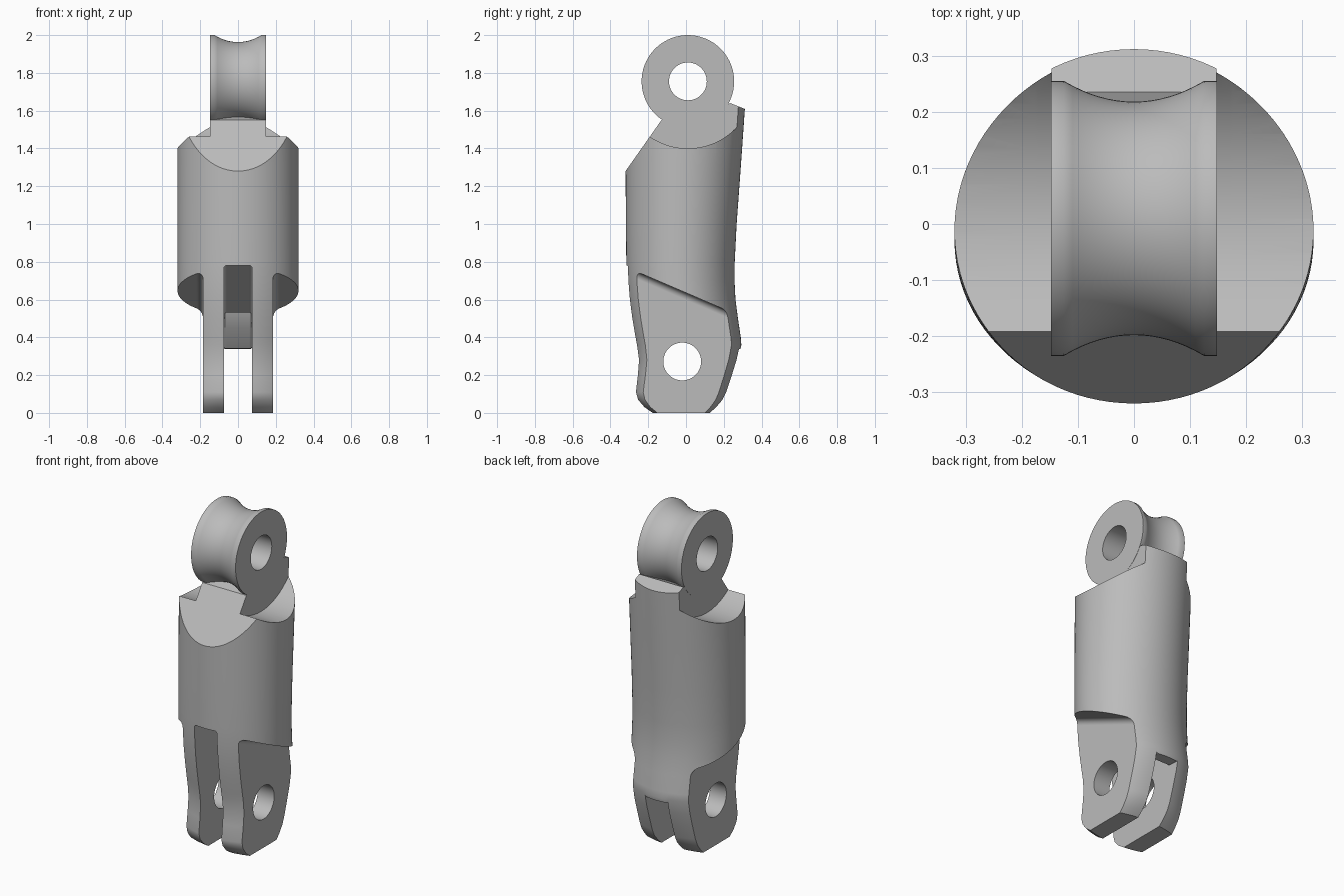
import bpy, bmesh, math

if "Cube" in bpy.data.objects:
    bpy.data.objects.remove(bpy.data.objects["Cube"])

metal = bpy.data.materials.new("grey_metal")
metal.diffuse_color = (0.5, 0.5, 0.5, 1)
metal.use_nodes = True
metal.node_tree.nodes["Principled BSDF"].inputs["Base Color"].default_value = metal.diffuse_color


def finish(name, bm):
    bmesh.ops.recalc_face_normals(bm, faces=bm.faces[:])
    me = bpy.data.meshes.new(name)
    bm.to_mesh(me)
    bm.free()
    me.materials.append(metal)
    ob = bpy.data.objects.new(name, me)
    bpy.context.collection.objects.link(ob)
    return ob


def loft(name, rings, cap):
    """Skin equal-length rings of points, capped at the ends or closed in a loop."""
    bm = bmesh.new()
    vs = [[bm.verts.new(p) for p in ring] for ring in rings]
    n = len(vs[0])
    pairs = list(zip(vs, vs[1:])) + ([] if cap else [(vs[-1], vs[0])])
    for a, b in pairs:
        for i in range(n):
            j = (i + 1) % n
            bm.faces.new((a[i], a[j], b[j], b[i]))
    if cap:
        bm.faces.new(vs[0])
        bm.faces.new(vs[-1])
    return finish(name, bm)


def prism(name, poly, x0, x1, fillet=0):
    """Extrude a (y, z) outline along x, optionally rounding its cap rims."""
    bm = bmesh.new()
    a, b = ([bm.verts.new((x, y, z)) for y, z in poly] for x in (x0, x1))
    bm.faces.new(a)
    bm.faces.new(b)
    for i in range(len(poly)):
        j = (i + 1) % len(poly)
        bm.faces.new((a[i], a[j], b[j], b[i]))
    if fillet:
        rims = [e for e in bm.edges if abs(e.verts[0].co.x - e.verts[1].co.x) < 1e-6]
        bmesh.ops.bevel(bm, geom=rims, offset=fillet, segments=5, profile=0.5,
                        affect='EDGES', clamp_overlap=True)
    return finish(name, bm)


def circle(cy, cz, r, n=72):
    return [(cy + r * math.cos(math.tau * i / n), cz + r * math.sin(math.tau * i / n))
            for i in range(n)]


def combine(target, tool, operation='DIFFERENCE'):
    mod = target.modifiers.new("combine", 'BOOLEAN')
    mod.operation, mod.solver, mod.object = operation, 'EXACT', tool
    bpy.context.view_layer.objects.active = target
    bpy.ops.object.modifier_apply(modifier=mod.name)
    bpy.data.objects.remove(tool)


# Rounded body: height, front y, back y
rows = [(0, -.18, .13), (.03, -.225, .165), (.07, -.26, .2), (.11, -.272, .22),
        (.2, -.262, .25), (.28, -.256, .275), (.36, -.267, .293), (.4, -.275, .29),
        (.5, -.292, .275), (.6, -.305, .262), (.7, -.313, .257), (.8, -.316, .258),
        (1, -.318, .268), (1.3, -.32, .29), (1.7, -.32, .318)]
rings = []
for z, yf, yb in rows:
    rings.append([(.32 * math.cos(math.tau * i / 96),
                   (yf + yb) / 2 + (yb - yf) / 2 * math.sin(math.tau * i / 96), z)
                  for i in range(96)])
body = loft("link_body", rings, True)

# Sloped front shoulder and raised back lip
top = [(-.5, 1.024), (-.13, 1.55), (-.05, 1.575), (.12, 1.59), (.235, 1.64),
       (.31, 1.61), (.5, 1.53), (.5, 2), (-.5, 2)]
combine(body, prism("top_cutter", top, -.6, .6))

# Saddles beside the neck, and flat cheeks on the fork
cheek = [(-.6, .893), (.6, .378), (.6, -.2), (-.6, -.2)]
for s in (-1, 1):
    combine(body, prism("saddle_cutter", circle(.01, 1.755, .355), s * .147, s * .7, .03))
    combine(body, prism("cheek_cutter", cheek, s * .185, s * .7, .035))

# Fork slot with a stepped ceiling
slot = [(-.5, .78), (-.25, .78), (.1, .53), (.13, .45), (.22, .34), (.5, .33),
        (.5, -.2), (-.5, -.2)]
combine(body, prism("slot_cutter", slot, -.075, .075, .015))

# Pin hole through the fork
combine(body, prism("pin_cutter", circle(-.02, .272, .1), -.5, .5))

# Grooved knuckle with a bore, turned about x
w = .148
section = [(-w, .1), (-w, .245)]
for i in range(17):
    x = -.125 + .25 * i / 16
    section.append((x, .208 + .037 * (x / .125) ** 2))
section += [(w, .245), (w, .1)]
knuckle = loft("knuckle", [[(x, y, z) for y, z in circle(.01, 1.755, r)]
                           for x, r in section], False)
combine(body, knuckle, 'UNION')

# Smooth shading with crisp edges
bpy.ops.object.select_all(action='DESELECT')
body.select_set(True)
bpy.context.view_layer.objects.active = body
bpy.ops.object.shade_smooth_by_angle(angle=math.radians(30))
weighted = body.modifiers.new("even_shading", 'WEIGHTED_NORMAL')
weighted.keep_sharp = True
